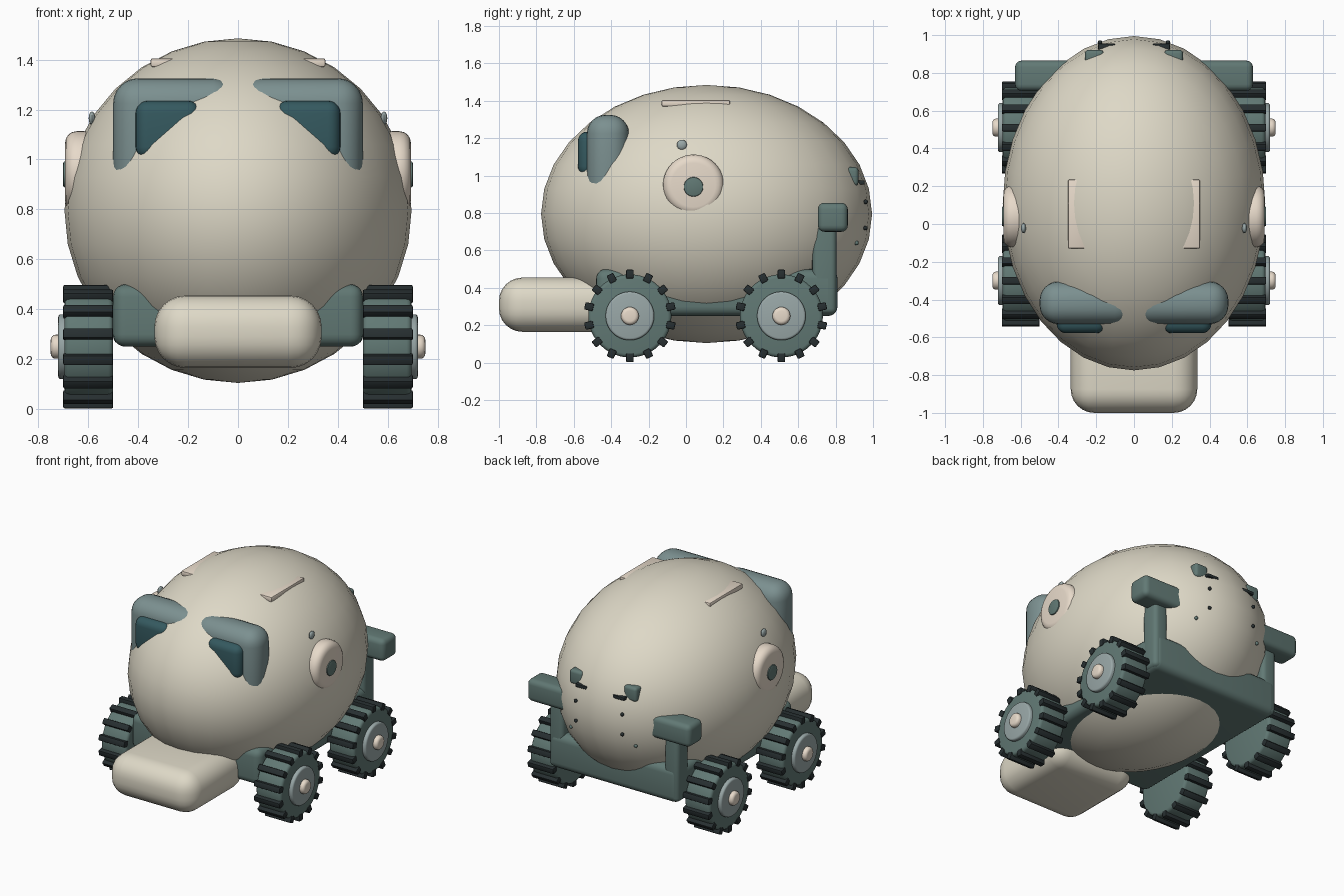
import bpy, bmesh, math
from mathutils import Matrix, Vector

if "Cube" in bpy.data.objects:
    bpy.data.objects.remove(bpy.data.objects["Cube"])


def material(name, rgb):
    m = bpy.data.materials.new(name)
    m.diffuse_color = (*rgb, 1)
    m.use_nodes = True
    m.node_tree.nodes["Principled BSDF"].inputs["Base Color"].default_value = m.diffuse_color
    return m


CREAM = material("cream", (0.73, 0.69, 0.57))
PEACH = material("pale_peach", (0.80, 0.70, 0.59))
TEAL = material("teal", (0.12, 0.19, 0.175))
STEEL = material("blue_grey", (0.32, 0.39, 0.39))
SLATE = material("slate", (0.20, 0.28, 0.28))
DARK = material("rubber", (0.02, 0.028, 0.03))
GLASS = material("glass", (0.035, 0.10, 0.115))

BODY_C = Vector((0, 0.11, 0.795))
BODY_R = Vector((0.695, 0.885, 0.69))


def finish(name, bm, mat):
    bmesh.ops.recalc_face_normals(bm, faces=bm.faces)
    me = bpy.data.meshes.new(name)
    bm.to_mesh(me)
    bm.free()
    me.materials.append(mat)
    ob = bpy.data.objects.new(name, me)
    bpy.context.collection.objects.link(ob)
    bpy.ops.object.select_all(action='DESELECT')
    ob.select_set(True)
    bpy.context.view_layer.objects.active = ob
    bpy.ops.object.shade_smooth_by_angle(angle=math.radians(35))
    return ob


def box_geo(bm, lo, hi, mat=Matrix()):
    lo, hi = Vector(lo), Vector(hi)
    m = mat @ Matrix.Translation((lo + hi) / 2) @ Matrix.Diagonal((*(hi - lo), 1))
    bmesh.ops.create_cube(bm, size=1, matrix=m)


def box(name, lo, hi, mat, bevel, seg=5, mirror=1):
    """Rounded box given by its min and max corners; mirror=-1 flips x."""
    if mirror < 0:
        lo, hi = (-hi[0], lo[1], lo[2]), (-lo[0], hi[1], hi[2])
    bm = bmesh.new()
    box_geo(bm, lo, hi)
    bmesh.ops.bevel(bm, geom=bm.edges[:], offset=bevel, segments=seg,
                    profile=0.5, affect='EDGES')
    return finish(name, bm, mat)


def ball(name, c, r, mat, u=32, v=16):
    bm = bmesh.new()
    m = Matrix.Translation(c) @ Matrix.Diagonal((*r, 1))
    bmesh.ops.create_uvsphere(bm, u_segments=u, v_segments=v, radius=1, matrix=m)
    return finish(name, bm, mat)


def disc(name, side, x0, x1, y, z, r, mat, bevel, seg=4, n=40):
    """Cylinder along x between x0 and x1 with rounded rims."""
    bm = bmesh.new()
    m = Matrix.Translation((side * (x0 + x1) / 2, y, z)) @ Matrix.Rotation(math.pi / 2, 4, 'Y')
    bmesh.ops.create_cone(bm, cap_ends=True, segments=n, radius1=r, radius2=r,
                          depth=x1 - x0, matrix=m)
    rims = [e for e in bm.edges if any(len(f.verts) > 4 for f in e.link_faces)]
    bmesh.ops.bevel(bm, geom=rims, offset=bevel, segments=seg, profile=0.5, affect='EDGES')
    return finish(name, bm, mat)


def body_y(x, z):
    """Rear surface of the body at x, z."""
    t = 1 - (x / BODY_R.x) ** 2 - ((z - BODY_C.z) / BODY_R.z) ** 2
    return BODY_C.y + BODY_R.y * math.sqrt(t)


# body shell, chassis, front bumper, rear bar
ball("body", BODY_C, BODY_R, CREAM)
box("chassis", (-0.5, -0.48, 0.25), (0.5, 0.81, 0.50), TEAL, 0.05)
box("front_bumper", (-0.335, -1.0, 0.165), (0.335, -0.35, 0.455), CREAM, 0.125, 6)
box("rear_bar", (-0.63, 0.705, 0.70), (0.63, 0.865, 0.855), TEAL, 0.035, 4)

for s, tag in ((1, "right"), (-1, "left")):
    # rear post
    box("rear_post_" + tag, (0.39, 0.675, 0.26), (0.50, 0.805, 0.80), TEAL, 0.03, 4, s)

    # eye frame and glass
    box("eye_frame_" + tag, (0.0, -0.53, 0.85), (0.50, -0.305, 1.325), SLATE, 0.1, 6, s)
    box("eye_glass_" + tag, (0.15, -0.578, 1.0), (0.41, -0.40, 1.235), GLASS, 0.05, 5, s)

    # round ear with centre plug, side stud, roof rail
    disc("ear_" + tag, s, 0.57, 0.692, 0.04, 0.95, 0.163, PEACH, 0.045)
    disc("ear_plug_" + tag, s, 0.62, 0.70, 0.04, 0.94, 0.052, TEAL, 0.006, 2)
    ball("side_stud_" + tag, (s * 0.585, -0.022, 1.165), (0.013, 0.027, 0.027), STEEL, 16, 8)
    box("roof_rail_" + tag, (0.24, -0.13, 1.37), (0.35, 0.235, 1.405), PEACH, 0.008, 2, s)

    # rear markings
    box("rear_lamp_" + tag, (0.16, 0.84, 0.945), (0.26, 0.922, 1.045), TEAL, 0.02, 4, s)
    box("rear_slit_" + tag, (0.10, 0.90, 0.952), (0.19, 0.955, 0.975), DARK, 0.006, 2, s)
    for i, (x, z, m) in enumerate(((0.18, 0.86, DARK), (0.18, 0.72, DARK), (0.25, 0.64, TEAL))):
        ball(f"rear_dot_{tag}_{i}", (s * x, body_y(x, z), z), (0.012,) * 3, m, 12, 8)

    # wheels
    for y, end in ((-0.30, "front"), (0.51, "rear")):
        name = f"{end}_{tag}"
        disc("tyre_" + name, s, 0.50, 0.695, y, 0.25, 0.222, TEAL, 0.02, 3, 48)
        disc("hub_" + name, s, 0.62, 0.72, y, 0.25, 0.13, STEEL, 0.012, 3)
        disc("hub_cap_" + name, s, 0.68, 0.75, y, 0.25, 0.048, PEACH, 0.02, 4, 24)
        bm = bmesh.new()
        for k in range(14):
            m = Matrix.Translation((s * 0.6, y, 0.25)) @ Matrix.Rotation(math.tau * k / 14, 4, 'X')
            box_geo(bm, (-0.1, -0.02, 0.20), (0.1, 0.02, 0.247), m)
        bmesh.ops.bevel(bm, geom=bm.edges[:], offset=0.006, segments=2,
                        profile=0.5, affect='EDGES')
        finish("treads_" + name, bm, DARK)
